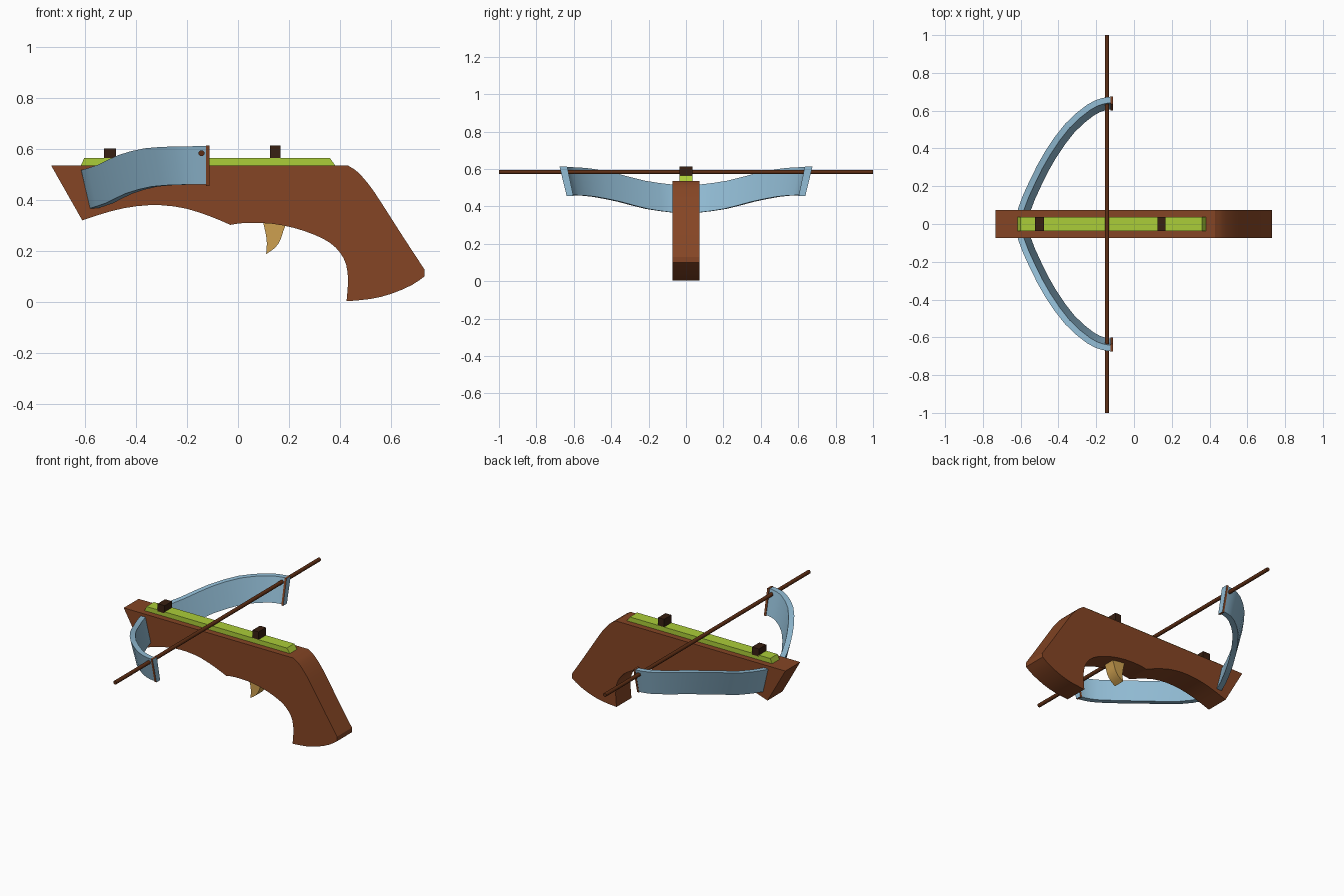
import bpy, bmesh, math
from mathutils import Vector

if "Cube" in bpy.data.objects:
    bpy.data.objects.remove(bpy.data.objects["Cube"])


def material(name, rgb):
    m = bpy.data.materials.new(name)
    m.diffuse_color = (*rgb, 1)
    m.use_nodes = True
    m.node_tree.nodes["Principled BSDF"].inputs["Base Color"].default_value = m.diffuse_color
    return m


WOOD = material("wood brown", (0.235, 0.06, 0.018))
CORD = material("dark reddish brown", (0.11, 0.027, 0.007))
DARK = material("very dark brown", (0.04, 0.014, 0.006))
STEEL = material("light blue", (0.29, 0.51, 0.67))
GREEN = material("lime green", (0.41, 0.61, 0.04))
TAN = material("tan", (0.61, 0.35, 0.08))


def build(name, verts, faces, *mats, smooth=None):
    me = bpy.data.meshes.new(name)
    me.from_pydata(verts, [], faces)
    bm = bmesh.new()
    bm.from_mesh(me)
    bmesh.ops.recalc_face_normals(bm, faces=bm.faces)
    bm.to_mesh(me)
    bm.free()
    for m in mats:
        me.materials.append(m)
    ob = bpy.data.objects.new(name, me)
    bpy.context.collection.objects.link(ob)
    if smooth:
        bpy.ops.object.select_all(action='DESELECT')
        ob.select_set(True)
        bpy.context.view_layer.objects.active = ob
        bpy.ops.object.shade_smooth_by_angle(angle=math.radians(smooth))
    return ob


def loft(name, rings, *mats, smooth=None):
    """Skin equal-length rings and cap both ends."""
    n = len(rings[0])
    verts = [v for r in rings for v in r]
    faces = [(k * n + i, k * n + (i + 1) % n, (k + 1) * n + (i + 1) % n, (k + 1) * n + i)
             for k in range(len(rings) - 1) for i in range(n)]
    faces += [tuple(range(n)), tuple(range(len(verts) - n, len(verts)))]
    return build(name, verts, faces, *mats, smooth=smooth)


def spline(pts, steps):
    """Catmull-Rom curve through the points."""
    p = [Vector(q) for q in pts]
    p = [2 * p[0] - p[1]] + p + [2 * p[-1] - p[-2]]
    out = []
    for a, b, c, d in zip(p, p[1:], p[2:], p[3:]):
        for s in range(steps):
            t = s / steps
            out.append(0.5 * (2 * b + (c - a) * t + (2 * a - 5 * b + 4 * c - d) * t * t
                              + (3 * b - a - 3 * c + d) * t ** 3))
    return out + [p[-2]]


def extrude(name, profile, half, *mats, smooth=None):
    return loft(name, [[(x, y, z) for x, z in profile] for y in (-half, half)],
                *mats, smooth=smooth)


# Stock: straight top, curved back, butt, grip and underside
back = spline([(0.43, 0.535), (0.47, 0.508), (0.52, 0.45), (0.57, 0.375), (0.65, 0.25), (0.73, 0.128)], 3)
butt = spline([(0.73, 0.10), (0.68, 0.066), (0.6, 0.032), (0.52, 0.012), (0.425, 0.003)], 2)
grip = spline([(0.425, 0.003), (0.431, 0.08), (0.424, 0.145), (0.40, 0.193), (0.36, 0.232), (0.30, 0.263),
               (0.22, 0.29), (0.13, 0.307), (0.03, 0.31), (-0.03, 0.302)], 2)
belly = spline([(-0.03, 0.302), (-0.1, 0.332), (-0.2, 0.365), (-0.3, 0.379), (-0.4, 0.375),
                (-0.5, 0.355), (-0.61, 0.32)], 2)
extrude("stock", [(-0.732, 0.535)] + back + butt + grip[1:] + belly[1:], 0.073, WOOD, smooth=25)

# Trigger
front = spline([(0.098, 0.312), (0.108, 0.27), (0.113, 0.23), (0.11, 0.188)], 2)
rear = spline([(0.11, 0.188), (0.145, 0.212), (0.167, 0.245), (0.178, 0.28), (0.192, 0.312)], 2)
extrude("trigger", front + rear[1:], 0.035, TAN, smooth=30)

# Bolt rail with bevelled ends
extrude("rail", [(-0.618, 0.53), (-0.602, 0.564), (0.36, 0.564), (0.384, 0.53)], 0.036, GREEN)

# Sights
for name, x0, x1, top in (("front_sight", -0.525, -0.477, 0.602), ("rear_sight", 0.125, 0.166, 0.612)):
    extrude(name, [(x0, 0.555), (x1, 0.555), (x1, top), (x0, top)], 0.036, DARK)

# Bow limbs: leaning blades swept along a curve; each row is x, y, top z
path = spline([(-0.616, 0, 0.515), (-0.613, 0.085, 0.517), (-0.55, 0.235, 0.537), (-0.47, 0.385, 0.575),
               (-0.365, 0.53, 0.602), (-0.25, 0.63, 0.609), (-0.175, 0.665, 0.61), (-0.123, 0.674, 0.61)], 2)
for side, label in ((-1, "near"), (1, "far")):
    rings = []
    for i, p in enumerate(path):
        t = path[min(i + 1, len(path) - 1)] - path[max(i - 1, 0)]
        n = Vector((t.y, -t.x, 0)).normalized()      # towards the string
        if i == 0:
            n = Vector((1, 0, 0))
        lean, thick, drop = n * 0.035, n * 0.032, Vector((0, 0, -0.15))
        ring = [p, p + thick, p + thick + lean + drop, p + lean + drop]
        rings.append([(v.x, v.y * side, v.z) for v in ring])
    loft(label + "_limb", rings, STEEL, smooth=20)

    # Tip plate: brown rim with a blue end face
    tip = [[(x, side * y, z) for y, z in ((0.635, 0.612), (0.676, 0.612), (0.638, 0.455), (0.602, 0.455))]
           for x in (-0.125, -0.112)]
    plate = loft(label + "_tip_plate", tip, WOOD, STEEL)
    for f in plate.data.polygons:
        f.material_index = int(f.normal.x > 0.9)

# Bow string
extrude("string", [(-0.143 + 0.012 * math.cos(a * math.pi / 4 + math.pi / 8),
                    0.583 + 0.012 * math.sin(a * math.pi / 4 + math.pi / 8)) for a in range(8)],
        1.0, CORD, smooth=50)
